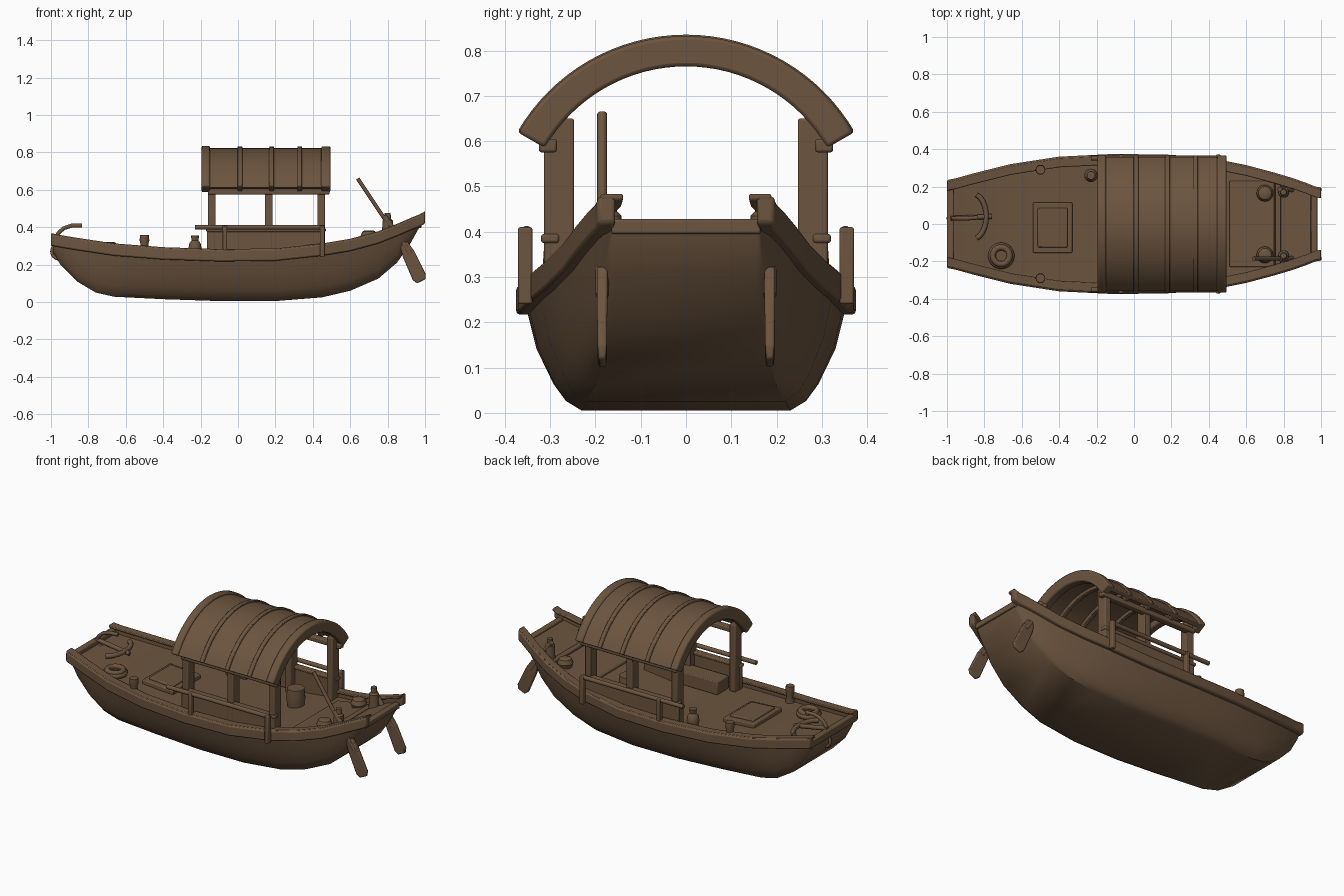
import bpy, bmesh, math
from mathutils import Vector

if "Cube" in bpy.data.objects:
    bpy.data.objects.remove(bpy.data.objects["Cube"])

WOOD = (0.15, 0.09, 0.05, 1)
wood = bpy.data.materials.new("brown wood")
wood.use_nodes = True
wood.diffuse_color = WOOD
wood.node_tree.nodes["Principled BSDF"].inputs["Base Color"].default_value = WOOD

# Hull stations: x, rail half width, rail height, keel half width, keel height
STATIONS = [
    (-0.99, 0.215, 0.365, 0.17, 0.27), (-0.95, 0.225, 0.355, 0.18, 0.2),
    (-0.86, 0.25, 0.34, 0.19, 0.11), (-0.76, 0.275, 0.325, 0.2, 0.05),
    (-0.66, 0.3, 0.31, 0.21, 0.028), (-0.4, 0.34, 0.29, 0.22, 0.015),
    (-0.1, 0.355, 0.28, 0.23, 0.005), (0.2, 0.35, 0.283, 0.23, 0.005),
    (0.45, 0.325, 0.31, 0.22, 0.025), (0.6, 0.295, 0.335, 0.2, 0.06),
    (0.75, 0.255, 0.375, 0.18, 0.125), (0.85, 0.225, 0.415, 0.165, 0.21),
    (0.92, 0.2, 0.445, 0.155, 0.31), (0.97, 0.18, 0.465, 0.15, 0.4)]
DECK_DROP = 0.04


def finish(obj, angle=35):
    obj.data.materials.clear()
    obj.data.materials.append(wood)
    bpy.ops.object.select_all(action='DESELECT')
    obj.select_set(True)
    bpy.context.view_layer.objects.active = obj
    bpy.ops.object.shade_smooth_by_angle(angle=math.radians(angle))
    return obj


def loft(name, rings, bevel=0):
    """Skin a row of equal rings and cap both ends."""
    bm = bmesh.new()
    rows = [[bm.verts.new(p) for p in ring] for ring in rings]
    n = len(rows[0])
    for a, b in zip(rows, rows[1:]):
        for i in range(n):
            j = (i + 1) % n
            bm.faces.new((a[i], a[j], b[j], b[i]))
    bm.faces.new(rows[0])
    bm.faces.new(rows[-1])
    bmesh.ops.recalc_face_normals(bm, faces=bm.faces)
    mesh = bpy.data.meshes.new(name)
    bm.to_mesh(mesh)
    bm.free()
    obj = bpy.data.objects.new(name, mesh)
    bpy.context.collection.objects.link(obj)
    if bevel:
        mod = obj.modifiers.new("soft edges", 'BEVEL')
        mod.width, mod.segments = bevel, 2
    return finish(obj)


def beam(name, path, w, h, bevel=0.006):
    """Rectangular timber running mainly along x."""
    corners = [(-1, -1), (1, -1), (1, 1), (-1, 1)]
    return loft(name, [[(x, y + a * w / 2, z + b * h / 2) for a, b in corners]
                       for x, y, z in path], bevel)


def box(name, x, y, z, bevel=0.005):
    """Box from x, y and z ranges."""
    mid = [sum(r) / 2 for r in (y, z)]
    return beam(name, [(x[0], *mid), (x[1], *mid)], y[1] - y[0], z[1] - z[0], bevel)


def tube(name, points, radius):
    curve = bpy.data.curves.new(name, 'CURVE')
    curve.dimensions = '3D'
    curve.bevel_depth, curve.bevel_resolution = radius, 3
    curve.use_fill_caps = True
    spline = curve.splines.new('POLY')
    spline.points.add(len(points) - 1)
    for p, co in zip(spline.points, points):
        p.co = (*co, 1)
    obj = bpy.data.objects.new(name, curve)
    bpy.context.collection.objects.link(obj)
    bpy.ops.object.select_all(action='DESELECT')
    obj.select_set(True)
    bpy.context.view_layer.objects.active = obj
    bpy.ops.object.convert(target='MESH')
    return finish(bpy.context.object, 50)


def turned(name, x, y, z, profile, sides=16):
    """Round part from (radius, height) pairs."""
    turn = [2 * math.pi * i / sides for i in range(sides)]
    return loft(name, [[(x + r * math.cos(t), y + r * math.sin(t), z + h) for t in turn]
                       for r, h in profile])


def ring(name, loc, major, minor, rot=(0, 0, 0)):
    bpy.ops.mesh.primitive_torus_add(location=loc, rotation=rot, major_radius=major,
                                     minor_radius=minor, major_segments=24, minor_segments=8)
    bpy.context.object.name = name
    return finish(bpy.context.object, 60)


def deck(x):
    for a, b in zip(STATIONS, STATIONS[1:]):
        if a[0] <= x <= b[0]:
            t = (x - a[0]) / (b[0] - a[0])
            return a[2] + t * (b[2] - a[2]) - DECK_DROP


def arch(name, x0, x1, r0, r1, bevel=0.004, steps=32):
    """Curved timber or skin over the cabin."""
    rings = []
    for i in range(steps + 1):
        t = math.radians(-60 + 120 * i / steps)
        rings.append([(x, r * math.sin(t), 0.405 + r * math.cos(t))
                      for x, r in ((x0, r0), (x1, r0), (x1, r1), (x0, r1))])
    return loft(name, rings, bevel)


# Hull with closed deck
hull_rings = []
for x, ry, rz, ky, kz in STATIONS:
    top = rz - DECK_DROP
    half = [(ky + (ry - ky) * a, kz + (top - kz) * b)
            for a, b in ((0, 0), (0.28, 0.09), (0.5, 0.25), (0.8, 0.58), (1, 1))]
    hull_rings.append([(x, y, z) for y, z in half] + [(x, -y, z) for y, z in reversed(half)])
loft("hull", hull_rings)

# Parts repeated on both sides
for side, label in ((1, "left"), (-1, "right")):
    path = [(x, side * ry, rz - 0.032) for x, ry, rz, ky, kz in STATIONS]
    path[0] = (-1, *path[0][1:])
    path.append((1, side * 0.175, 0.45))
    beam(label + "_gunwale", path, 0.04, 0.062, 0.008)
    beam(label + "_rail_cap", [(x, y - side * 0.012, z + 0.028) for x, y, z in path], 0.05, 0.014, 0.004)
    for i, x in enumerate((-0.14, 0.165, 0.445)):
        box(f"{label}_cabin_post_{i}", (x - 0.02, x + 0.02),
            (side * 0.28 - 0.033, side * 0.28 + 0.033), (0.24, 0.65))
    beam(label + "_roof_beam", [(-0.16, side * 0.305, 0.59), (0.49, side * 0.305, 0.59)], 0.04, 0.03)
    beam(label + "_cabin_panel", [(-0.165, side * 0.3, 0.31), (0.465, side * 0.3, 0.31)], 0.025, 0.14)
    beam(label + "_panel_cap", [(-0.17, side * 0.3, 0.385), (0.47, side * 0.3, 0.385)], 0.04, 0.02)
    tube(label + "_handrail", [(-0.23, side * 0.352, 0.4), (0.46, side * 0.352, 0.4)], 0.013)
    for i, x in enumerate((-0.07, 0.45)):
        box(f"{label}_handrail_post_{i}", (x - 0.012, x + 0.012),
            (side * 0.355 - 0.016, side * 0.355 + 0.016), (0.24, 0.41))
    turned(label + "_bollard", -0.5, side * 0.29, deck(-0.5),
           ((0.026, 0), (0.02, 0.05), (0.026, 0.07), (0.024, 0.1)))
    turned(label + "_oar_block", 0.8, side * 0.17, deck(0.8) - 0.01,
           ((0.03, 0), (0.028, 0.09), (0.018, 0.1), (0.016, 0.13)))
    # Steering oar blade, thin across the boat
    axis = Vector((0.42, 0, -0.91))
    across = Vector((0.91, 0, 0.42))
    start = Vector((0.885, side * 0.185, 0.315))
    blade = []
    for d, w, t in ((0, 0.022, 0.012), (0.06, 0.034, 0.012), (0.2, 0.038, 0.01), (0.225, 0.024, 0.008)):
        c = start + axis * d
        blade.append([c + across * w * a + Vector((0, t * b, 0))
                      for a, b in ((-1, -1), (1, -1), (1, 1), (-1, 1))])
    loft(label + "_oar_blade", blade, 0.005)
    tube(label + "_oar_shaft", [(0.78, side * 0.185, 0.46), (0.92, side * 0.185, 0.26)], 0.015)
    turned(label + "_stern_pot", 0.7, side * 0.165, deck(0.7),
           ((0.035, 0), (0.045, 0.03), (0.035, 0.055), (0.025, 0.06)))
tube("oar_pole", [(0.64, -0.185, 0.66), (0.8, -0.185, 0.42)], 0.011)

# Arched roof: skin, overlapping ridges and heavy end arches
arch("roof_skin", -0.18, 0.48, 0.393, 0.417)
for i, x in enumerate((0.01, 0.18, 0.33)):
    arch(f"roof_ridge_{i}", x - 0.013, x + 0.013, 0.375, 0.426)
arch("front_roof_arch", -0.195, -0.15, 0.36, 0.43, 0.008)
arch("rear_roof_arch", 0.445, 0.495, 0.36, 0.427, 0.008)

# End timbers
box("bow_beam", (-1, -0.965), (-0.225, 0.225), (0.3, 0.345))
box("stern_beam", (0.945, 0.98), (-0.165, 0.165), (0.395, 0.428))

# Deck fittings
beam("stern_floor", [(x, 0, deck(x) + 0.004) for x in (0.51, 0.6, 0.75)], 0.46, 0.02)
box("stern_step", (0.755, 0.785), (-0.22, 0.22), (0.32, 0.357))
box("cabin_bench", (-0.1, 0.4), (-0.27, -0.16), (0.24, 0.32))
turned("barrel", 0.31, 0.115, 0.24, ((0.045, 0), (0.054, 0.06), (0.048, 0.12)))
beam("hatch_frame", [(x, -0.02, deck(x) + 0.01) for x in (-0.54, -0.33)], 0.27, 0.03)
beam("hatch_lid", [(x, -0.02, deck(x) + 0.022) for x in (-0.515, -0.355)], 0.21, 0.03)
turned("water_jar", -0.23, 0.26, deck(-0.23),
       ((0.028, 0), (0.036, 0.04), (0.03, 0.07), (0.018, 0.085), (0.022, 0.11)))
for i in range(2):
    ring(f"rope_coil_{i}", (-0.71, -0.17, deck(-0.71) + 0.014 + i * 0.014), 0.055 - i * 0.01, 0.016)

# Anchor resting on the bow
tube("anchor_shank", [(-0.98, 0.03, 0.345), (-0.76, 0.04, 0.31)], 0.013)
arms = [(-0.86 + 0.07 * math.cos(t), 0.04 + 0.12 * math.sin(t), 0.318)
        for t in [math.radians(-75 + 15 * i) for i in range(11)]]
tube("anchor_arms", arms, 0.014)
tube("anchor_hook", [(-0.975, 0.03, 0.335), (-0.96, 0.03, 0.37), (-0.93, 0.03, 0.395),
                     (-0.89, 0.03, 0.408), (-0.835, 0.035, 0.408)], 0.011)
ring("bow_ring", (-0.955, 0.03, 0.27), 0.04, 0.009, (math.pi / 2, 0, 0))
